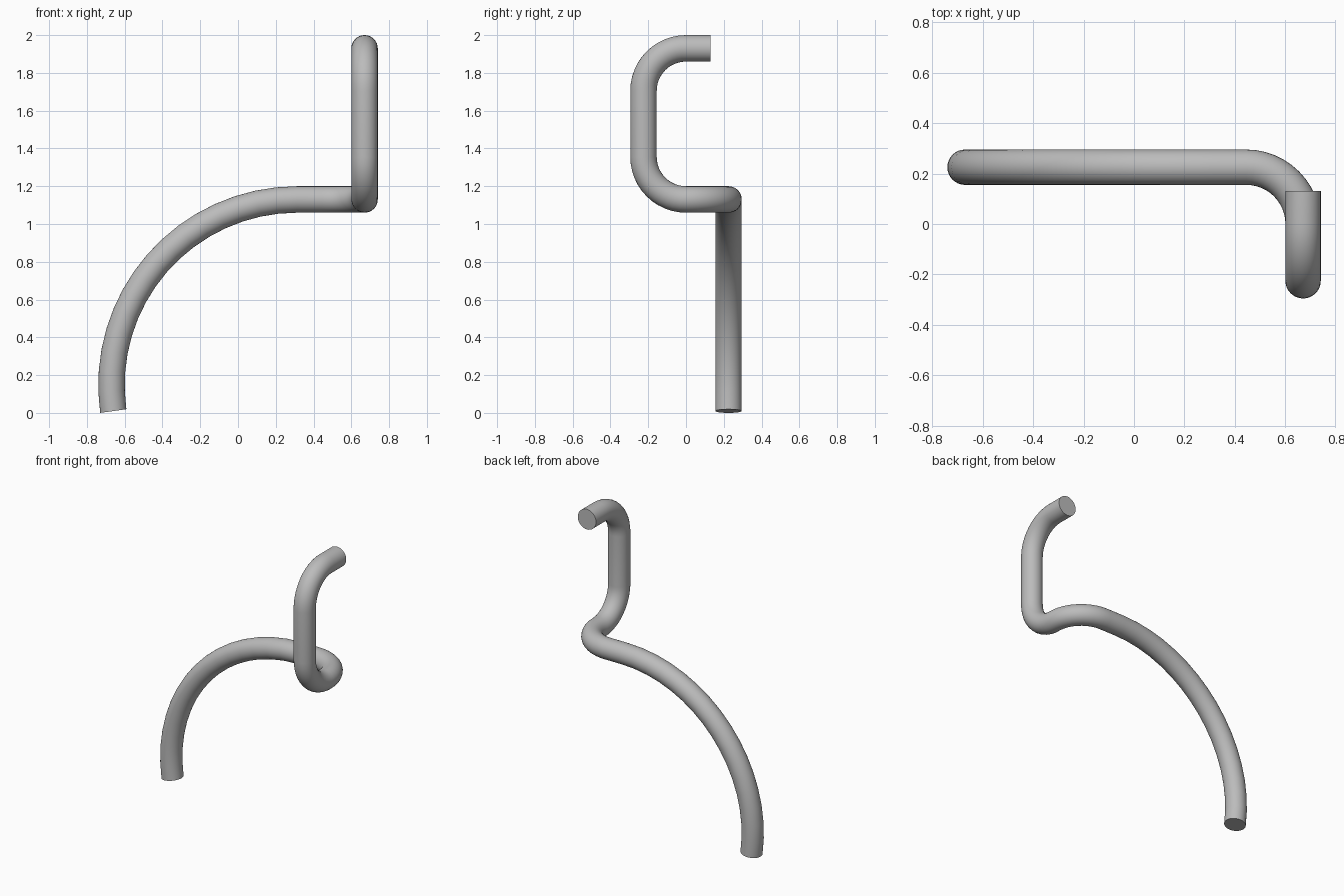
import bpy, bmesh
from math import radians, sin, cos, pi
from mathutils import Vector, Matrix

cube = bpy.data.objects.get("Cube")
if cube:
    bpy.data.objects.remove(cube, do_unlink=True)

TUBE_R = 0.07      # tube radius
BEND_R = 0.225     # tight bends
SIDES = 32

# Big arc: its low end is cut square and touches the floor
LEVEL = 1.13
OVERRUN = radians(8)
outer = (LEVEL + TUBE_R) / (1 + sin(OVERRUN))
ARC_R = outer - TUBE_R
ARC_X = ARC_R - 0.67

X, Y, Z = Vector((1, 0, 0)), Vector((0, 1, 0)), Vector((0, 0, 1))


class Path:
    """Centre line made of straights and circular bends."""

    def __init__(self, start, heading):
        self.p, self.d = Vector(start), heading.copy()
        self.rings = [(self.p.copy(), self.d.copy())]

    def straight(self, length):
        self.p = self.p + self.d * length
        self.rings.append((self.p.copy(), self.d.copy()))

    def bend(self, toward, radius, angle, steps):
        p0, d0 = self.p.copy(), self.d.copy()
        for i in range(1, steps + 1):
            a = angle * i / steps
            self.p = p0 + d0 * radius * sin(a) + toward * radius * (1 - cos(a))
            self.d = d0 * cos(a) + toward * sin(a)
            self.rings.append((self.p.copy(), self.d.copy()))


path = Path((0.67, 0.13, 2 - TUBE_R), -Y)
path.straight(0.13)
path.bend(-Z, BEND_R, pi / 2, 12)                    # top hook
path.straight(2 - TUBE_R - LEVEL - 2 * BEND_R)       # upright
path.bend(Y, BEND_R, pi / 2, 12)                     # back to level
path.bend(-X, BEND_R, pi / 2, 12)                    # sideways turn
path.straight(path.p.x - ARC_X)                      # level run
path.bend(-Z, ARC_R, pi / 2 + OVERRUN, 16)           # long arc down


def sweep(name, rings, radius, sides):
    """Skin a round tube along the rings and close both ends."""
    bm = bmesh.new()
    side, last_d, previous = X.copy(), rings[0][1], None
    for p, d in rings:
        side = last_d.rotation_difference(d) @ side
        last_d = d
        loop = []
        for k in range(sides):
            turn = Matrix.Rotation(2 * pi * k / sides, 3, d)
            loop.append(bm.verts.new(p + turn @ side * radius))
        if previous:
            for k in range(sides):
                n = (k + 1) % sides
                bm.faces.new((previous[k], previous[n], loop[n], loop[k]))
        else:
            bm.faces.new(loop[::-1])
        previous = loop
    bm.faces.new(previous)
    bmesh.ops.recalc_face_normals(bm, faces=bm.faces)
    mesh = bpy.data.meshes.new(name)
    bm.to_mesh(mesh)
    bm.free()
    obj = bpy.data.objects.new(name, mesh)
    bpy.context.collection.objects.link(obj)
    return obj


tube = sweep("bent_tube", path.rings, TUBE_R, SIDES)

# Plain grey finish
grey = bpy.data.materials.new("plain_grey")
grey.use_nodes = True
grey.diffuse_color = (0.5, 0.5, 0.5, 1)
grey.node_tree.nodes["Principled BSDF"].inputs["Base Color"].default_value = (0.5, 0.5, 0.5, 1)
tube.data.materials.append(grey)

bpy.ops.object.select_all(action="DESELECT")
tube.select_set(True)
bpy.context.view_layer.objects.active = tube
bpy.ops.object.shade_smooth_by_angle(angle=radians(30))
